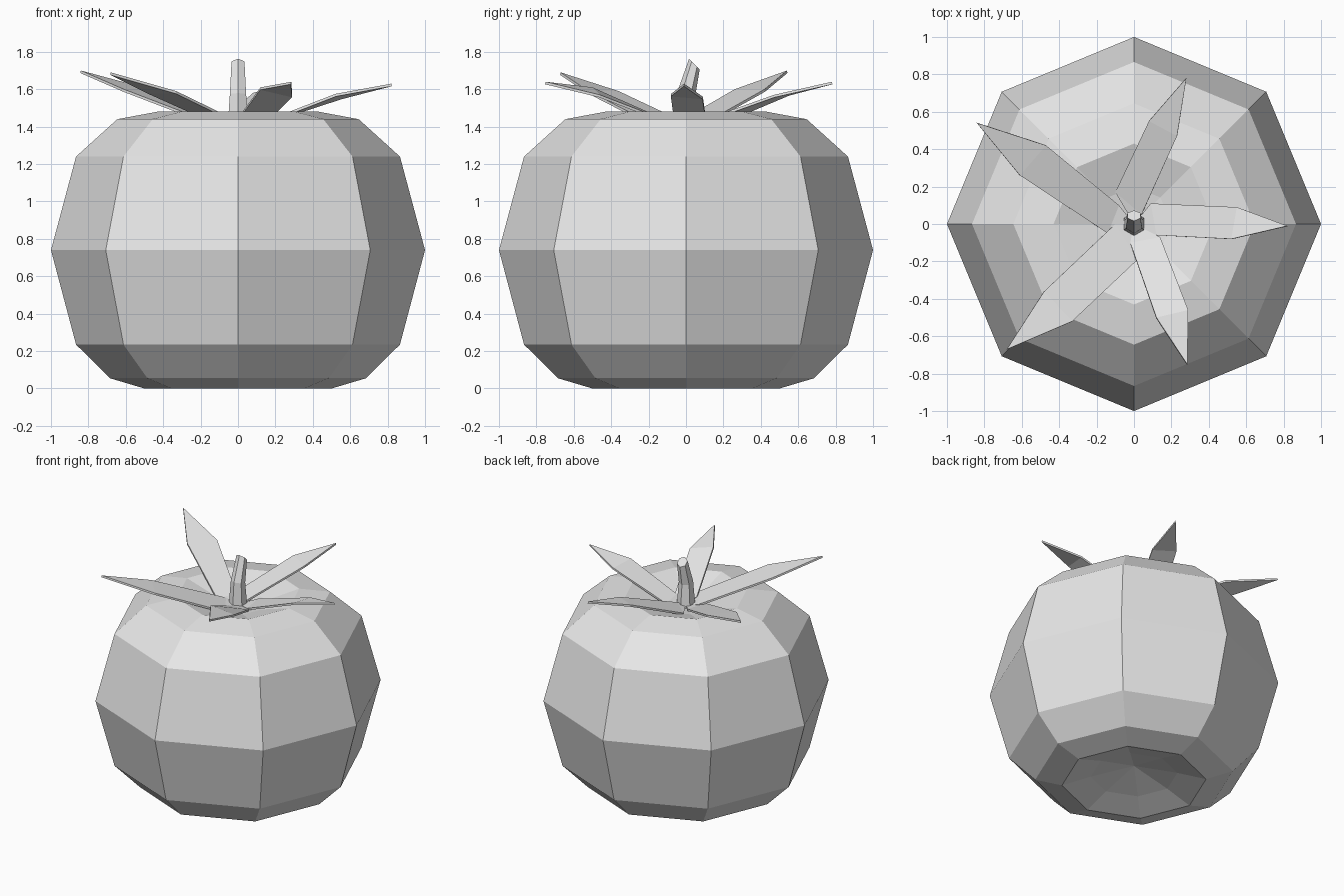
import bpy
import bmesh
from math import cos, sin, pi
from mathutils import Vector

cube = bpy.data.objects.get("Cube")
if cube:
    bpy.data.objects.remove(cube)

grey = bpy.data.materials.new("light grey")
grey.use_nodes = True
grey.diffuse_color = (0.8, 0.8, 0.8, 1)
grey.node_tree.nodes["Principled BSDF"].inputs["Base Color"].default_value = (0.8, 0.8, 0.8, 1)


def finish(name, bm, recalc=True):
    if recalc:
        bmesh.ops.recalc_face_normals(bm, faces=bm.faces)
    mesh = bpy.data.meshes.new(name)
    bm.to_mesh(mesh)
    bm.free()
    mesh.materials.append(grey)
    obj = bpy.data.objects.new(name, mesh)
    bpy.context.collection.objects.link(obj)
    return obj


def loft(name, rings, bottom=None, top=None):
    """Skin a list of point rings, closing each end with a fan or a flat cap."""
    bm = bmesh.new()
    loops = [[bm.verts.new(p) for p in ring] for ring in rings]
    n = len(loops[0])
    for a, b in zip(loops, loops[1:]):
        for i in range(n):
            j = (i + 1) % n
            bm.faces.new((a[i], a[j], b[j], b[i]))
    for loop, tip in ((loops[0], bottom), (loops[-1], top)):
        if tip is None:
            bm.faces.new(loop)
        else:
            apex = bm.verts.new(tip)
            for i in range(n):
                bm.faces.new((loop[i], loop[(i + 1) % n], apex))
    return finish(name, bm)


def circle(n, r, z, y=0, tilt=0, phase=0):
    """Ring of n points; tilt leans it down towards +y."""
    pts = []
    for i in range(n):
        a = 2 * pi * i / n + phase
        v = r * sin(a)
        pts.append((r * cos(a), y + v * cos(tilt), z - v * sin(tilt)))
    return pts


# Squat eight-sided fruit with dimples at both ends
profile = [(0.3, 0.06), (0.5, 0), (0.685, 0.055), (0.866, 0.235), (1, 0.74),
           (0.866, 1.24), (0.645, 1.44), (0.43, 1.48), (0.2, 1.41)]
loft("fruit_body", [circle(8, r, z) for r, z in profile],
     bottom=(0, 0, 0.13), top=(0, 0, 1.38))

# Bent six-sided stem with a slanted cut end
loft("stem", [circle(6, 0.065, 1.38, phase=pi / 6),
              circle(6, 0.05, 1.57, tilt=0.2, phase=pi / 6),
              circle(6, 0.04, 1.735, y=0.045, tilt=pi / 4, phase=pi / 6)])

# Five leaves: right base, right middle, tip, left middle, left base
BASE_Z = 1.42
leaves = {
    "leaf_left": [(0.12, -0.06), (0.52, -0.08, 1.575), (0.82, -0.01, 1.63),
                  (0.55, 0.09, 1.56), (0.09, 0.11)],
    "leaf_back": [(0.04, 0.05), (0.23, 0.47, 1.57), (0.28, 0.78, 1.64),
                  (0.08, 0.55, 1.58), (-0.1, 0.17)],
    "leaf_right": [(-0.08, 0.1), (-0.47, 0.42, 1.6), (-0.84, 0.54, 1.7),
                   (-0.61, 0.26, 1.6), (-0.14, -0.05)],
    "leaf_front_right": [(-0.1, 0.0), (-0.48, -0.36, 1.59), (-0.68, -0.67, 1.69),
                         (-0.33, -0.52, 1.59), (0.02, -0.19)],
    "leaf_front": [(-0.02, -0.1), (0.12, -0.5, 1.61), (0.285, -0.75, 1.64),
                   (0.29, -0.46, 1.57), (0.14, -0.07)],
}
for name, outline in leaves.items():
    bm = bmesh.new()
    v = [bm.verts.new(Vector((*p[:2], p[2] if len(p) > 2 else BASE_Z))) for p in outline]
    if name in ("leaf_right", "leaf_front_right", "leaf_front"):
        order = v[::-1]
    else:
        order = v
    base_r, mid_r, tip, mid_l, base_l = order
    bm.faces.new((base_r, mid_r, mid_l, base_l))
    bm.faces.new((mid_r, tip, mid_l))
    # Short stalk joining the leaf to the stem
    root = bm.verts.new((0, 0, BASE_Z - 0.02))
    bm.faces.new((root, base_r, base_l))
    for f in bm.faces:
        f.normal_update()
        if f.normal.z < 0:
            f.normal_flip()
    leaf = finish(name, bm, recalc=False)
    solid = leaf.modifiers.new("thickness", "SOLIDIFY")
    solid.thickness = 0.014
    solid.offset = -1
